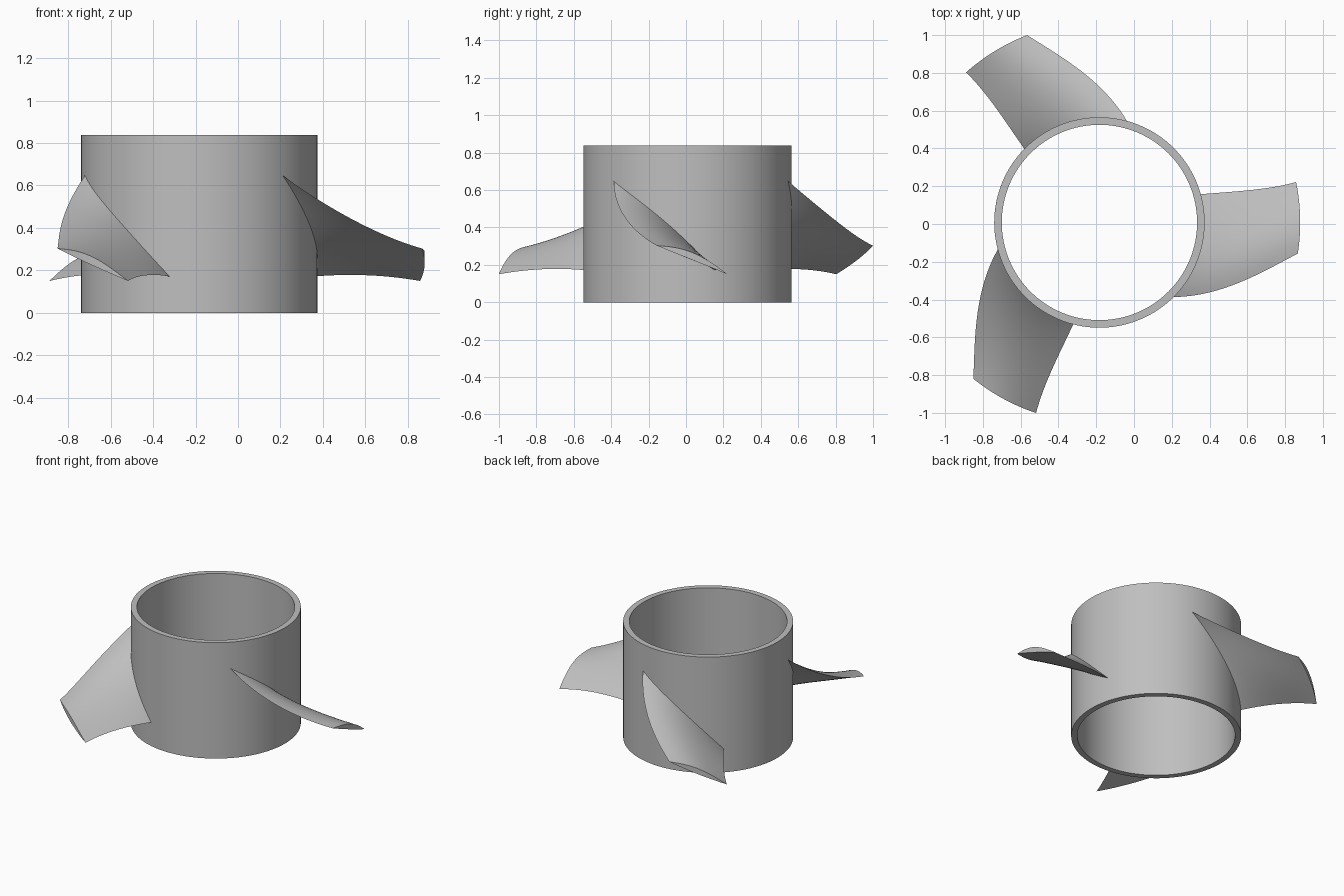
import bpy, bmesh
from math import sin, cos, pi, radians, tau

cube = bpy.data.objects.get("Cube")
if cube:
    bpy.data.objects.remove(cube, do_unlink=True)

CX, CY = -0.183, 0.008            # hub axis
R_OUT, R_IN, HEIGHT = 0.557, 0.517, 0.838
R_ROOT, R_TIP = 0.55, 1.063

grey = bpy.data.materials.new("plain grey")
grey.use_nodes = True
colour = (0.52, 0.52, 0.52, 1)
grey.diffuse_color = colour
grey.node_tree.nodes["Principled BSDF"].inputs["Base Color"].default_value = colour


def finish(name, bm):
    """Turn a bmesh into a smooth, sharp-edged object on the hub axis."""
    bmesh.ops.recalc_face_normals(bm, faces=bm.faces)
    mesh = bpy.data.meshes.new(name)
    bm.to_mesh(mesh)
    bm.free()
    mesh.materials.append(grey)
    obj = bpy.data.objects.new(name, mesh)
    obj.location = (CX, CY, 0)
    bpy.context.collection.objects.link(obj)
    bpy.ops.object.select_all(action='DESELECT')
    obj.select_set(True)
    bpy.context.view_layer.objects.active = obj
    bpy.ops.object.shade_smooth_by_angle(angle=radians(25))
    return obj


# Hub: open tube, a rectangular wall section swept round the axis
def build_hub(segments=128):
    bm = bmesh.new()
    section = [(R_IN, 0), (R_OUT, 0), (R_OUT, HEIGHT), (R_IN, HEIGHT)]
    rings = []
    for i in range(segments):
        a = tau * i / segments
        rings.append([bm.verts.new((r * cos(a), r * sin(a), z)) for r, z in section])
    for i, ring in enumerate(rings):
        after = rings[(i + 1) % segments]
        for k in range(4):
            n = (k + 1) % 4
            bm.faces.new((ring[k], after[k], after[n], ring[n]))
    return finish("hub_tube", bm)


def blend(t, root, middle, tip):
    """Smooth curve through root, middle and tip values."""
    return root * (1 - 2 * t) * (1 - t) + middle * 4 * t * (1 - t) + tip * t * (2 * t - 1)


# Blade: twisted airfoil lofted from the hub wall to a cylindrical tip
def build_blade(name, turn, spans=24, chords=20):
    bm = bmesh.new()
    loops = []
    for i in range(spans + 1):
        t = -0.03 + 1.03 * i / spans          # starts inside the hub wall
        r = R_ROOT + (R_TIP - R_ROOT) * t
        lead_a, lead_z = blend(t, -45.8, -23.2, -8.9), blend(t, 0.655, 0.43, 0.303)
        trail_a, trail_z = blend(t, 15.7, 12.2, 11.6), blend(t, 0.17, 0.177, 0.15)

        def point(u, bulge):
            a = radians(turn + lead_a + (trail_a - lead_a) * u)
            z = lead_z + (trail_z - lead_z) * u + bulge * sin(pi * u)
            return bm.verts.new((r * cos(a), r * sin(a), z))

        upper = [point(k / chords, 0.04) for k in range(chords + 1)]
        lower = [point(k / chords, -0.045 * (1 - t)) for k in range(chords - 1, 0, -1)]
        loops.append(upper + lower)
    count = len(loops[0])
    for a, b in zip(loops, loops[1:]):
        for k in range(count):
            n = (k + 1) % count
            bm.faces.new((a[k], a[n], b[n], b[k]))
    # Close both ends with strips between the upper and lower surfaces
    for loop in (loops[0], loops[-1]):
        for k in range(chords):
            quad = [loop[k], loop[k + 1], loop[-k - 1], loop[-k % count]]
            bm.faces.new(list(dict.fromkeys(quad)))
    return finish(name, bm)


build_hub()
for name, turn in (("left_blade", 0), ("back_blade", 120), ("front_blade", 240)):
    build_blade(name, turn)
